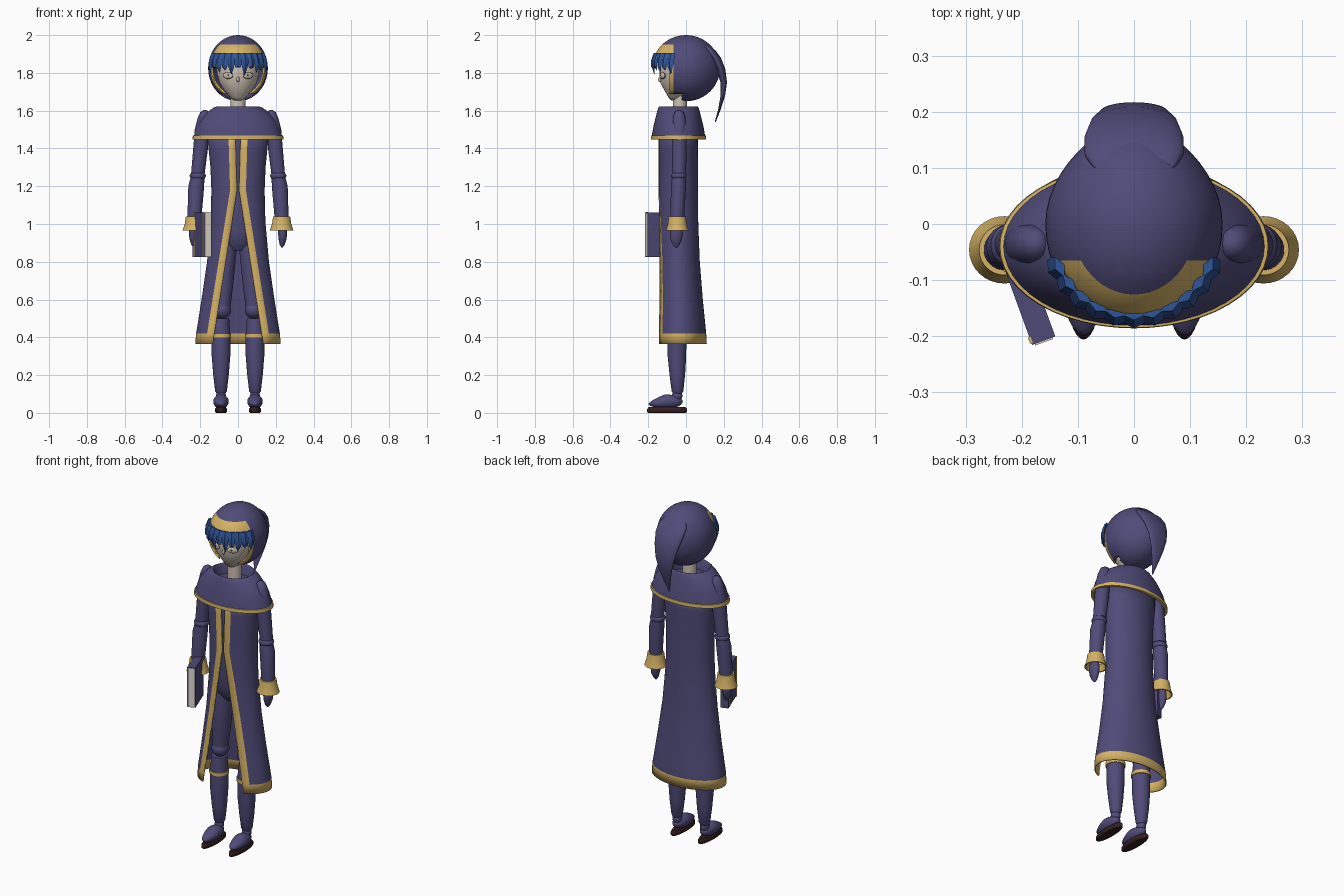
import bpy, bmesh, math
from mathutils import Matrix, Vector

if "Cube" in bpy.data.objects:
    bpy.data.objects.remove(bpy.data.objects["Cube"])


def mat(name, *rgb):
    m = bpy.data.materials.new(name)
    m.diffuse_color = (*rgb, 1)
    m.use_nodes = True
    m.node_tree.nodes["Principled BSDF"].inputs["Base Color"].default_value = m.diffuse_color
    return m


PURPLE = mat("purple cloth", .08, .07, .19)
GOLD = mat("gold trim", .67, .45, .13)
SKIN = mat("skin", .62, .54, .46)
BLUE = mat("blue hair", .03, .09, .32)
SOLE = mat("dark brown sole", .035, .013, .013)
PAGE = mat("pages", .75, .71, .62)
DARK = mat("dark line", .05, .04, .04)


def finish(name, bm, *mats, rule=None, thick=0):
    bmesh.ops.recalc_face_normals(bm, faces=bm.faces)
    if rule:
        for f in bm.faces:
            f.material_index = rule(f.calc_center_median())
    me = bpy.data.meshes.new(name)
    bm.to_mesh(me)
    bm.free()
    for m in mats:
        me.materials.append(m)
    ob = bpy.data.objects.new(name, me)
    bpy.context.collection.objects.link(ob)
    if thick:
        mod = ob.modifiers.new("thickness", 'SOLIDIFY')
        mod.thickness = thick
        mod.offset = -1
    return ob


def loft(name, rings, *mats, seg=32, caps=True, rule=None):
    """Skin horizontal ellipses given as (z, x, y, rx, ry)."""
    bm = bmesh.new()
    rows = [[bm.verts.new((x + rx * math.cos(a), y + ry * math.sin(a), z))
             for a in (2 * math.pi * i / seg for i in range(seg))]
            for z, x, y, rx, ry in rings]
    for p, q in zip(rows, rows[1:]):
        for i in range(seg):
            j = (i + 1) % seg
            bm.faces.new((p[i], p[j], q[j], q[i]))
    if caps:
        bm.faces.new(rows[0])
        bm.faces.new(rows[-1])
    return finish(name, bm, *mats, rule=rule)


def ball(name, c, r, m, turn=0, shape=None):
    bm = bmesh.new()
    bmesh.ops.create_uvsphere(bm, u_segments=24, v_segments=14, radius=1)
    for v in bm.verts:
        if shape:
            shape(v.co)
    bm.transform(Matrix.Translation(c) @ Matrix.Rotation(turn, 4, 'Z') @ Matrix.Diagonal((*r, 1)))
    return finish(name, bm, m)


def box(name, frame, c, size, m):
    bm = bmesh.new()
    bmesh.ops.create_cube(bm, size=1)
    bm.transform(frame @ Matrix.Translation(c) @ Matrix.Diagonal((*size, 1)))
    return finish(name, bm, m)


def lerp(table, z):
    for a, b in zip(table, table[1:]):
        if z <= b[0]:
            t = (z - a[0]) / (b[0] - a[0])
            return [p + (q - p) * t for p, q in zip(a, b)]
    return table[-1]


# Hood: egg cut by planes into opening, gold border and cloth
bm = bmesh.new()
bmesh.ops.create_uvsphere(bm, u_segments=48, v_segments=28, radius=1)
for v in bm.verts:
    v.co.x *= 1 - .18 * max(v.co.y, 0) ** 2
bm.transform(Matrix.Translation((0, 0, 1.825)) @ Matrix.Diagonal((.158, .18, .175, 1)))
for co, no in (((0, -.065, 0), (0, 1, 0)), ((0, -.088, 0), (0, 1, 0)),
               ((0, 0, 1.95), (0, 0, 1)), ((0, 0, 1.89), (0, 0, 1))):
    bmesh.ops.bisect_plane(bm, geom=bm.verts[:] + bm.edges[:] + bm.faces[:], plane_co=co, plane_no=no)
hole = []
for f in bm.faces:
    c = f.calc_center_median()
    if (c.y < -.088 and c.z < 1.89) or (c.z < 1.69 and c.y < -.02):
        hole.append(f)
bmesh.ops.delete(bm, geom=hole, context='FACES')
finish("hood", bm, PURPLE, GOLD, rule=lambda c: int(c.y < -.065 and c.z < 1.95), thick=.008)

# Hanging hood tail
loft("hood_tail", [(1.54, 0, .155, .003, .003), (1.61, 0, .178, .022, .007), (1.68, 0, .195, .042, .012),
                   (1.75, 0, .2, .06, .017), (1.82, 0, .184, .076, .024), (1.88, 0, .155, .088, .03),
                   (1.92, 0, .125, .088, .03), (1.945, 0, .1, .07, .025)], PURPLE)

# Head and neck
loft("head", [(1.655, 0, -.06, .02, .018), (1.67, 0, -.058, .042, .035), (1.70, 0, -.05, .068, .06),
              (1.745, 0, -.04, .098, .095), (1.79, 0, -.035, .111, .104), (1.85, 0, -.03, .118, .112),
              (1.91, 0, -.02, .1, .1), (1.94, 0, -.01, .05, .05)], SKIN)
loft("neck", [(1.53, 0, -.033, .04, .037), (1.7, 0, -.033, .04, .037)], SKIN)
ball("nose", (0, -.136, 1.765), (.008, .012, .014), SKIN)
for s in (-1, 1):
    ball("eye_outline", (s * .053, -.124, 1.786), (.031, .006, .018), DARK, s * .5)
    ball("eye", (s * .053, -.126, 1.786), (.028, .007, .0155), SKIN, s * .5)
    ball("pupil", (s * .05, -.132, 1.788), (.007, .004, .008), DARK, s * .5)

# Hair fringe: overlapping flat spikes
for i in range(11):
    a = (i - 5) / 5 * 1.12
    top = Vector((.147 * math.sin(a), -.01 - .152 * math.cos(a), 1.9))
    tip = 1.785 + .028 * (i % 2) + .008 * (i % 3)
    bm = bmesh.new()
    rows = []
    for z, w, out in ((1.905, .02, 0), (1.865, .021, .014), (1.83, .015, .016), (tip, .001, .008)):
        n = Vector((math.sin(a), -math.cos(a), 0))
        t = Vector((math.cos(a), math.sin(a), 0))
        c = Vector((top.x, top.y, z)) + n * out
        rows.append([bm.verts.new(c + t * p * w + n * q * w * .45)
                     for p, q in ((-1, 0), (0, -1), (1, 0), (0, 1))])
    for p, q in zip(rows, rows[1:]):
        for k in range(4):
            bm.faces.new((p[k], p[(k + 1) % 4], q[(k + 1) % 4], q[k]))
    bm.faces.new(rows[0])
    bm.faces.new(rows[-1])
    finish("hair_spike", bm, BLUE)

# Shoulder cape with open collar and gold edge
CY = -.04
loft("cape", [(1.455, 0, CY, .225, .132), (1.455, 0, CY, .237, .143), (1.52, 0, CY, .216, .132),
              (1.56, 0, CY, .192, .122), (1.595, 0, CY, .16, .113), (1.615, 0, CY, .13, .107),
              (1.622, 0, CY, .115, .102), (1.61, 0, CY, .105, .092), (1.54, 0, CY, .1, .085)],
     PURPLE, seg=48, caps=False)
loft("cape_trim", [(1.448, 0, CY, .225, .13), (1.448, 0, CY, .241, .146), (1.468, 0, CY, .239, .145),
                   (1.47, 0, CY, .225, .13)], GOLD, seg=48, caps=False)

# Torso under the coat
loft("torso", [(.86, 0, CY, .05, .045), (.9, 0, CY, .105, .075), (.96, 0, CY, .125, .09),
               (1.1, 0, CY, .128, .096), (1.4, 0, CY, .148, .098), (1.5, 0, CY, .15, .095),
               (1.56, 0, CY, .11, .09)], PURPLE)

# Long coat: open front, gold front borders and hem
SHAPE = [(.365, .226, .14, -.03), (.42, .222, .138, -.031), (.6, .193, .123, -.034), (.8, .164, .111, -.038),
         (1.0, .146, .105, -.04), (1.15, .14, .104, -.041), (1.3, .146, .104, -.041), (1.5, .166, .104, -.041)]
COLS = 46
bm = bmesh.new()
rows = []
for z in (.365, .42, .48, .54, .6, .7, .8, .9, 1.0, 1.08, 1.18, 1.3, 1.4, 1.5):
    _, rx, ry, cy = lerp(SHAPE, z)
    gap = .006 + ((z - 1.18) * .03 if z > 1.18 else (1.18 - z) * .16)
    a0, a1 = math.asin(gap / rx), math.asin((gap + .036) / rx)
    angs = [a0] + [a1 + (2 * math.pi - 2 * a1) * i / COLS for i in range(COLS + 1)] + [2 * math.pi - a0]
    rows.append([bm.verts.new((rx * math.sin(a), cy - ry * math.cos(a), z)) for a in angs])
for r, (p, q) in enumerate(zip(rows, rows[1:])):
    for i in range(len(p) - 1):
        f = bm.faces.new((p[i], p[i + 1], q[i + 1], q[i]))
        f.material_index = int(r == 0 or i in (0, len(p) - 2))
finish("coat", bm, PURPLE, GOLD, thick=.008)

for s in (-1, 1):
    # Arms
    loft("upper_arm", [(z, s * x, -.036, r, r) for z, x, r in
                       ((1.603, .175, .008), (1.592, .176, .024), (1.56, .18, .034), (1.5, .19, .039),
                        (1.4, .198, .039), (1.27, .212, .036))], PURPLE)
    ball("elbow", (s * .213, -.038, 1.255), (.043, .041, .027), PURPLE)
    loft("forearm", [(1.25, s * .214, -.038, .036, .036), (1.2, s * .221, -.04, .042, .04),
                     (1.03, s * .231, -.046, .037, .036)], PURPLE)
    loft("cuff", [(1.04, s * .231, -.046, .036, .036), (1.04, s * .231, -.046, .045, .045),
                  (1.0, s * .231, -.046, .051, .05), (.965, s * .231, -.046, .063, .06),
                  (.965, s * .231, -.046, .055, .053), (1.0, s * .231, -.046, .04, .04)], GOLD, caps=False)
    loft("hand", [(1.02, s * .235, -.05, .02, .026), (.95, s * .236, -.052, .024, .034),
                  (.92, s * .236, -.052, .021, .031), (.89, s * .234, -.052, .013, .018),
                  (.876, s * .233, -.052, .004, .006)], PURPLE)
    # Legs
    loft("thigh", [(z, s * x, -.045, r, r) for z, x, r in
                   ((.93, .06, .056), (.85, .066, .058), (.7, .076, .053), (.56, .084, .044))], PURPLE)
    ball("knee", (s * .084, -.045, .545), (.048, .05, .047), PURPLE)
    loft("boot", [(z, s * .09, y, r, r) for z, y, r in
                  ((.1, -.045, .022), (.115, -.045, .031), (.2, -.046, .041), (.3, -.048, .049),
                   (.41, -.048, .05), (.5, -.046, .043))], PURPLE)
    loft("boot_trim", [(z, s * .09, -.048, r, r) for z, r in
                       ((.398, .049), (.398, .054), (.418, .054), (.418, .044))], GOLD, caps=False)

    # Shoes
    def toe(v):
        t = max(0, -v.y)
        v.z = v.z * (1 - .4 * t) - .35 * t
        v.x *= 1 - .15 * t
    ball("shoe", (s * .09, -.108, .06), (.041, .09, .038), PURPLE, shape=toe)
    ball("ankle", (s * .09, -.047, .09), (.026, .028, .03), PURPLE)
    loft("sole", [(0, s * .09, -.1, .026, .1), (.006, s * .09, -.1, .032, .106),
                  (.02, s * .09, -.1, .032, .106), (.03, s * .09, -.1, .026, .098)], SOLE)

# Book held at the side
frame = Matrix.Translation((-.19, -.128, .944)) @ Matrix.Rotation(math.radians(20), 4, 'Z')
box("book_cover", frame, (0, 0, 0), (.044, .17, .236), PURPLE)
box("book_pages", frame, (0, -.085, 0), (.034, .006, .23), PAGE)
for y in (-.076, .06):
    box("book_trim", frame, (-.022, y, 0), (.005, .012, .237), GOLD)

# Smooth shading with crisp edges
bpy.ops.object.select_all(action='SELECT')
bpy.context.view_layer.objects.active = bpy.context.scene.objects["hood"]
bpy.ops.object.shade_smooth_by_angle(angle=math.radians(45))
